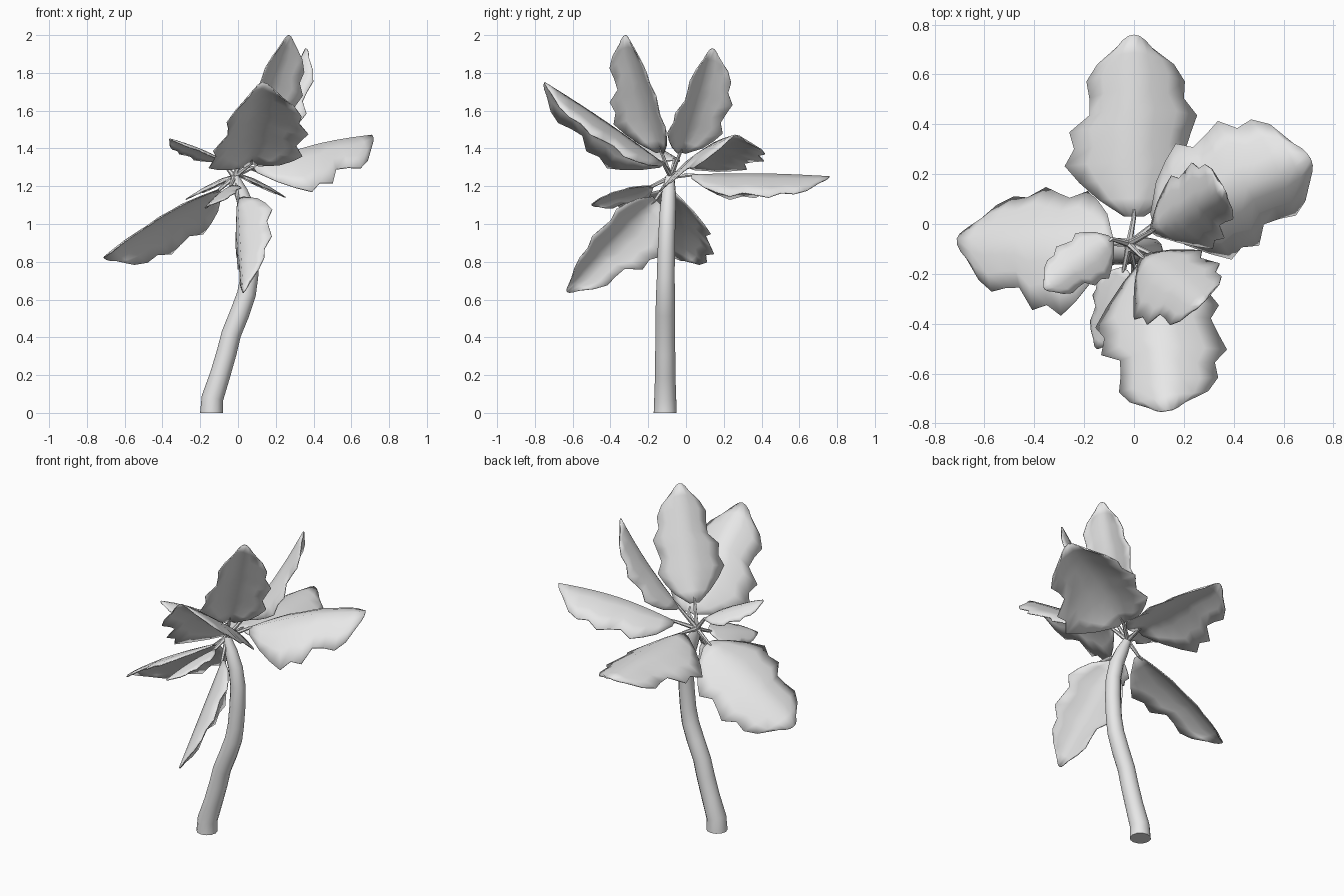
import bpy, bmesh, math
from mathutils import Vector

old = bpy.data.objects.get("Cube")
if old:
    bpy.data.objects.remove(old, do_unlink=True)

grey = bpy.data.materials.new("plain_grey")
grey.use_nodes = True
grey.diffuse_color = (0.8, 0.8, 0.8, 1)
grey.node_tree.nodes["Principled BSDF"].inputs["Base Color"].default_value = (0.8, 0.8, 0.8, 1)


def finish(bm, name, angle):
    bmesh.ops.recalc_face_normals(bm, faces=bm.faces)
    mesh = bpy.data.meshes.new(name)
    bm.to_mesh(mesh)
    bm.free()
    mesh.materials.append(grey)
    obj = bpy.data.objects.new(name, mesh)
    bpy.context.collection.objects.link(obj)
    bpy.ops.object.select_all(action='DESELECT')
    obj.select_set(True)
    bpy.context.view_layer.objects.active = obj
    bpy.ops.object.shade_smooth_by_angle(angle=math.radians(angle))
    return obj


def tube(name, points, radii, sides):
    """Round tube following a path, closed at both ends."""
    bm = bmesh.new()
    points = [Vector(p) for p in points]
    rings = []
    for i, p in enumerate(points):
        along = points[min(i + 1, len(points) - 1)] - points[max(i - 1, 0)]
        turn = Vector((0, 0, 1)).rotation_difference(along)
        ring = []
        for k in range(sides):
            a = math.tau * k / sides
            co = p + turn @ Vector((math.cos(a), math.sin(a), 0)) * radii[i]
            if p.z == 0:
                co.z = 0
            ring.append(bm.verts.new(co))
        rings.append(ring)
    for r0, r1 in zip(rings, rings[1:]):
        for k in range(sides):
            j = (k + 1) % sides
            bm.faces.new((r0[k], r0[j], r1[j], r1[k]))
    bm.faces.new(rings[0])
    bm.faces.new(rings[-1])
    return finish(bm, name, 50)


# Ragged half-width of a leaf from stem to tip, one list for each edge
EDGE_A = [.15, .55, .85, 1.08, .93, 1, .68, .68, .72, .55, .25]
EDGE_B = [.15, .55, .78, .95, .8, .88, .97, .76, .77, .6, .25]
COLUMNS = [-1, -.67, -.33, 0, .33, .67, 1]
CROWN = Vector((-.02, -.08, 1.25))


def leaf(name, start, tip, side, width, fold, bow, blunt):
    """Broad leaf with ragged edges, falling away from its midrib, on a thin stem."""
    start, tip, side = Vector(start), Vector(tip), Vector(side)
    along = (tip - start).normalized()
    side = (side - along * side.dot(along)).normalized()
    up = along.cross(side)
    if up.z < 0:
        up.negate()
    bm = bmesh.new()
    rows = []
    last = len(EDGE_A) - 1
    for i in range(last + 1):
        t = i / last
        row = []
        for u in COLUMNS:
            w = (EDGE_A if u < 0 else EDGE_B)[i] * (1 + (blunt - 1) * t * t)
            co = start.lerp(tip, t - .07 * t * u * u)
            co += side * (u * w * width)
            co += up * (bow * math.sin(math.pi * t) - fold * w * abs(u) ** 1.4)
            row.append(bm.verts.new(co))
        rows.append(row)
    for r0, r1 in zip(rows, rows[1:]):
        for k in range(len(COLUMNS) - 1):
            bm.faces.new((r0[k], r0[k + 1], r1[k + 1], r1[k]))
    obj = finish(bm, name, 60)
    solid = obj.modifiers.new("thickness", 'SOLIDIFY')
    solid.thickness = .006
    solid.offset = 0
    tube(name + "_stem", [CROWN, CROWN.lerp(start, .5), start, start.lerp(tip, .05)],
         [.014, .011, .009, .004], 6)


# Trunk: leans to one side, then bends back under the crown
path = [(-.14, 0), (-.135, .08), (-.095, .2), (-.06, .32), (-.035, .42), (.01, .53), (.045, .63),
        (.06, .72), (.07, .85), (.07, .97), (.05, 1.08), (.015, 1.17), (-.02, 1.25)]
trunk_radii = [.061, .058, .054, .053, .052, .052, .05, .047, .046, .044, .042, .037, .024]
tube("trunk", [(x, -.11 + .025 * (z / 1.25) ** 4, z) for x, z in path], trunk_radii, 12)

# Leaves: start, tip, side direction, half width, edge fall, midrib bow, tip bluntness
leaf("back_leaf", (0, .03, 1.26), (0, .76, 1.25), (1, 0, 0), .255, .125, .01, 1.05)
leaf("front_upper_leaf", (.07, -.12, 1.32), (.13, -.75, 1.75), (1, 0, .2), .245, .14, .01, 1.15)
leaf("right_leaf", (-.1, -.08, 1.18), (-.71, -.06, .82), (0, .9, -.42), .26, .09, .02, 1.1)
leaf("left_leaf", (.08, 0, 1.3), (.71, .26, 1.47), (-.41, .91, .2), .255, .14, .03, 1.2)
leaf("front_lower_leaf", (0, -.16, 1.13), (.03, -.63, .64), (.5, -.62, .6), .2, .1, 0, .7)
leaf("front_upright_leaf", (.03, -.13, 1.38), (.27, -.32, 2), (.7, .7, -.1), .19, .08, 0, 1)
leaf("back_upright_leaf", (.07, -.03, 1.38), (.36, .14, 1.93), (-.45, .88, 0), .165, .09, -.015, 1)
leaf("small_upper_leaf", (-.09, -.06, 1.34), (-.36, -.26, 1.45), (-.54, .84, -.05), .11, .04, .01, 1)
leaf("small_lower_leaf", (-.04, -.18, 1.2), (-.15, -.5, 1.1), (.85, 0, .45), .1, .03, .01, 1)
